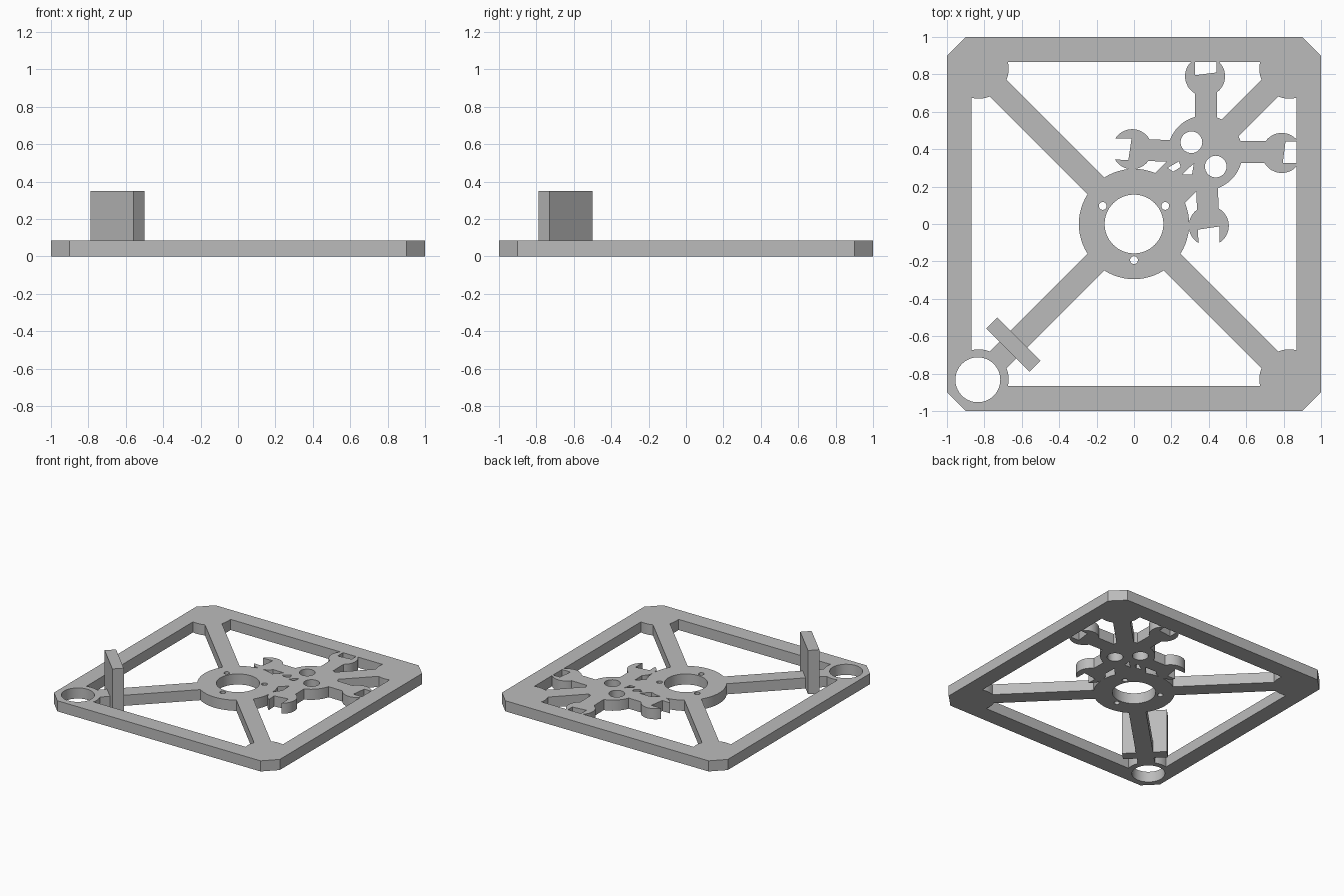
import bpy, bmesh
from math import cos, sin, pi, radians

cube = bpy.data.objects.get("Cube")
if cube:
    bpy.data.objects.remove(cube, do_unlink=True)

THICK = 0.085

grey = bpy.data.materials.new("plain grey")
grey.use_nodes = True
grey.diffuse_color = (0.5, 0.5, 0.5, 1)
grey.node_tree.nodes["Principled BSDF"].inputs["Base Color"].default_value = (0.5, 0.5, 0.5, 1)


def prism(name, pts, z0=0.0, z1=THICK):
    """Extrude a flat outline upwards."""
    area = sum(a[0] * b[1] - b[0] * a[1] for a, b in zip(pts, pts[1:] + pts[:1]))
    if area < 0:
        pts = pts[::-1]
    bm = bmesh.new()
    low = [bm.verts.new((x, y, z0)) for x, y in pts]
    high = [bm.verts.new((x, y, z1)) for x, y in pts]
    bm.faces.new(low[::-1])
    bm.faces.new(high)
    n = len(pts)
    for i in range(n):
        j = (i + 1) % n
        bm.faces.new((low[i], low[j], high[j], high[i]))
    mesh = bpy.data.meshes.new(name)
    bm.to_mesh(mesh)
    bm.free()
    mesh.materials.append(grey)
    ob = bpy.data.objects.new(name, mesh)
    bpy.context.collection.objects.link(ob)
    return ob


def circle(x, y, r, n=48):
    return [(x + r * cos(2 * pi * i / n), y + r * sin(2 * pi * i / n)) for i in range(n)]


def rect(a, b):
    return [(-a, -b), (a, -b), (a, b), (-a, b)]


def strip(angle, start, end, half):
    """Rectangle lying along a ray from the centre."""
    c, s = cos(radians(angle)), sin(radians(angle))
    return [(c * d - s * w, s * d + c * w)
            for d, w in ((start, -half), (end, -half), (end, half), (start, half))]


def swap(pts):
    return [(y, x) for x, y in pts]


def combine(target, other, operation):
    mod = target.modifiers.new("combine", "BOOLEAN")
    mod.operation = operation
    mod.solver = "EXACT"
    mod.object = other
    bpy.context.view_layer.objects.active = target
    bpy.ops.object.modifier_apply(modifier=mod.name)
    bpy.data.objects.remove(other, do_unlink=True)


def cut(target, pts):
    combine(target, prism("cutter", pts, -0.1, 0.2), "DIFFERENCE")


# Square frame with clipped corners
outline = []
for sx, sy in ((-1, -1), (1, -1), (1, 1), (-1, 1)):
    pair = [(sx, sy * 0.9), (sx * 0.9, sy)]
    outline += pair if sx * sy > 0 else pair[::-1]
frame = prism("frame_plate", outline)
cut(frame, rect(0.87, 0.865))

# Round corner pads, diagonal arms and hub
solids = [prism("hub", circle(0, 0, 0.295, 64))]
for k in range(4):
    a = 45 + 90 * k
    solids.append(prism("arm", strip(a, 0.1, 1.2, 0.0625)))
    sx, sy = (1 if k in (0, 3) else -1), (1 if k < 2 else -1)
    solids.append(prism("corner_pad", circle(0.83 * sx, 0.83 * sy, 0.16)))

# Skull: round cranium and square jaw
solids.append(prism("cranium", circle(0.38, 0.38, 0.2, 64)))
solids.append(prism("jaw", strip(45, 0.2, 0.5, 0.113)))

# Crossed double-ended wrenches, mirrored across the diagonal
shaft = [(0.337, 0.03), (0.452, 0.03), (0.442, 0.75), (0.324, 0.75)]
heads = [
    ((0.40, -0.01), [(0.342, -0.03), (0.457, -0.013), (0.457, -0.2), (0.348, -0.2)]),
    ((0.38, 0.79), [(0.325, 0.795), (0.44, 0.81), (0.44, 0.95), (0.325, 0.95)]),
]
for flip in (lambda p: p, swap):
    solids.append(prism("wrench_shaft", flip(shaft)))
    for centre, mouth in heads:
        head = prism("wrench_head", flip(circle(*centre, 0.107)))
        cut(head, flip(mouth))
        solids.append(head)

for ob in solids:
    combine(frame, ob, "UNION")

# Hub bore, screw holes and corner ring hole
cut(frame, circle(0, 0, 0.157, 64))
for a in (30, 150, 270):
    cut(frame, circle(0.193 * cos(radians(a)), 0.193 * sin(radians(a)), 0.021, 24))
cut(frame, circle(-0.835, -0.833, 0.12, 64))

# Eye sockets and nose slots
for flip in (lambda p: p, swap):
    cut(frame, flip(circle(0.307, 0.437, 0.058, 32)))
cut(frame, [(0.257, 0.265), (0.31, 0.265), (0.32, 0.324)])
cut(frame, [(0.18, 0.30), (0.24, 0.335), (0.25, 0.305), (0.21, 0.28)])

# Upright tab standing across one arm
tab = prism("upright_tab", strip(225, 0.87, 0.954, 0.163), 0, 0.35)

for ob in (frame, tab):
    bpy.ops.object.select_all(action="DESELECT")
    ob.select_set(True)
    bpy.context.view_layer.objects.active = ob
    bpy.ops.object.shade_smooth_by_angle(angle=radians(30))
